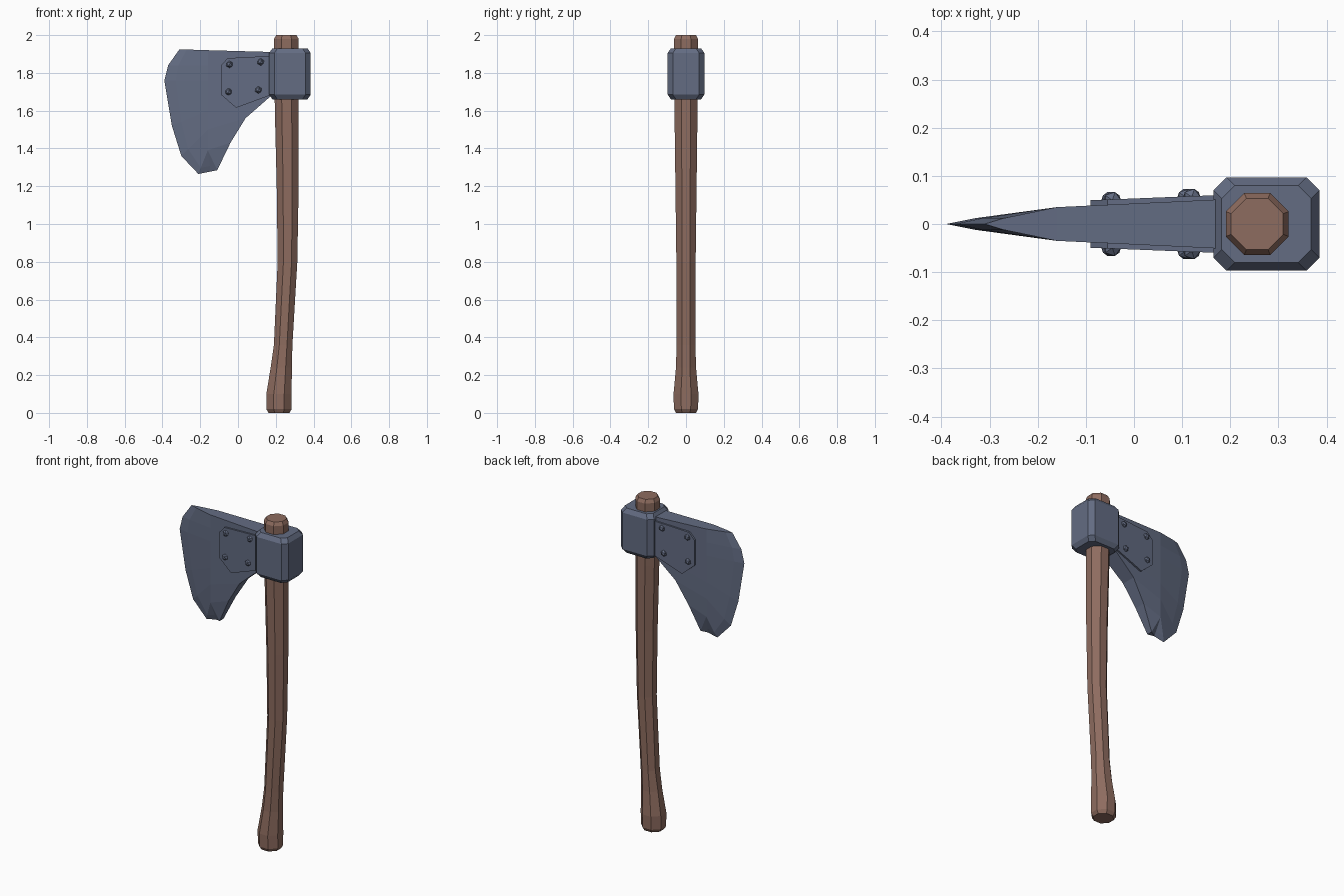
import bpy
import bmesh
from mathutils import Vector

cube = bpy.data.objects.get("Cube")
if cube:
    bpy.data.objects.remove(cube)


def material(name, rgb):
    mat = bpy.data.materials.new(name)
    mat.use_nodes = True
    mat.diffuse_color = (*rgb, 1)
    mat.node_tree.nodes["Principled BSDF"].inputs["Base Color"].default_value = (*rgb, 1)
    return mat


steel = material("blue grey steel", (0.125, 0.15, 0.225))
wood = material("brown wood", (0.27, 0.15, 0.115))


def finish(bm, name, mat):
    bmesh.ops.remove_doubles(bm, verts=bm.verts, dist=0.0005)
    bmesh.ops.recalc_face_normals(bm, faces=bm.faces)
    mesh = bpy.data.meshes.new(name)
    bm.to_mesh(mesh)
    bm.free()
    mesh.materials.append(mat)
    obj = bpy.data.objects.new(name, mesh)
    bpy.context.collection.objects.link(obj)
    return obj


def loft(name, rings, mat):
    """Join closed rings of equal length and cap both ends."""
    bm = bmesh.new()
    loops = [[bm.verts.new(p) for p in ring] for ring in rings]
    n = len(loops[0])
    for a, b in zip(loops, loops[1:]):
        for i in range(n):
            j = (i + 1) % n
            bm.faces.new((a[i], a[j], b[j], b[i]))
    bm.faces.new(loops[0])
    bm.faces.new(loops[-1])
    return finish(bm, name, mat)


def cut_corner_ring(cx, z, rx, ry, cut):
    """Rectangle with its four corners cut off."""
    ring = []
    for sx, sy in ((1, 1), (-1, 1), (-1, -1), (1, -1)):
        pair = [(cx + sx * rx, sy * (ry - cut), z), (cx + sx * (rx - cut), sy * ry, z)]
        ring += pair if sx * sy > 0 else pair[::-1]
    return ring


# Curved eight-sided handle: height, centre x, half width, half depth
handle = [(0, .217, .055, .053), (.02, .217, .067, .064), (.1, .217, .067, .066),
          (.24, .229, .056, .053), (.36, .239, .049, .05), (.8, .262, .052, .051),
          (1.2, .263, .058, .056), (1.6, .258, .063, .061), (1.98, .256, .065, .064),
          (2, .256, .054, .053)]
loft("handle", [cut_corner_ring(cx, z, rx, ry, rx * .586) for z, cx, rx, ry in handle], wood)

# Chamfered block around the handle
block = [(1.66, .017), (1.685, 0), (1.905, 0), (1.93, .017)]
loft("head_block", [cut_corner_ring(.275, z, .11 - d, .097 - d, .027) for z, d in block], steel)

# Blade: sharp front edge, ridge, and thick rear edge, each listed top to bottom
edge = [(-.31, 1.925), (-.37, 1.84), (-.39, 1.76), (-.35, 1.52), (-.3, 1.36),
        (-.21, 1.265), (-.145, 1.278)]
ridge_z = [1.92, 1.84, 1.76, 1.6, 1.5, 1.39, 1.39]
rear = [(.2, 1.91, .052), (.2, 1.85, .052), (.2, 1.77, .052), (.2, 1.7, .052),
        (.04, 1.56, .044), (-.04, 1.43, .034), (-.11, 1.285, .018)]
bm = bmesh.new()
sides = []
for s in (-1, 1):
    rows = []
    for i, ((ex, ez), rz, (bx, bz, by)) in enumerate(zip(edge, ridge_z, rear)):
        tip = Vector((ex, 0, ez))
        ridge = Vector((-.16, s * .035, rz))
        bevel = tip.lerp(ridge, .26)
        bevel.y = s * .012
        if i == len(edge) - 1:
            bevel = tip.lerp(ridge, .26)
        rows.append([bm.verts.new(p) for p in (tip, bevel, ridge, (bx, s * by, bz))])
    sides.append(rows)
    for a, b in zip(rows, rows[1:]):
        for k in range(3):
            bm.faces.new((a[k], a[k + 1], b[k + 1], b[k]))
    # Small facet closing the lower tip
    bm.faces.new((rows[-1][0], rows[-1][1], rows[-1][2], rows[-1][3]))
left, right = sides
for a, b, c, d in zip(left, left[1:], right[1:], right):
    bm.faces.new((a[3], b[3], c[3], d[3]))
for k in range(3):
    bm.faces.new((left[0][k], left[0][k + 1], right[0][k + 1], right[0][k]))
bm.faces.new((left[-1][0], left[-1][3], right[-1][3], right[-1][0]))
bmesh.ops.dissolve_degenerate(bm, dist=0.0005, edges=bm.edges)
finish(bm, "blade", steel)

# Tapered cheek plates and their rivets, one set on each side
plate = [(-.09, 1.84), (-.055, 1.878), (.18, 1.89), (.18, 1.685), (-.01, 1.615), (-.09, 1.685)]
rivets = [(-.045, 1.845), (.12, 1.858), (-.05, 1.7), (.108, 1.71)]


def plate_y(x):
    return .053 + x * .04


for s, side in ((-1, "front"), (1, "back")):
    inner = [(x, s * .03, z) for x, z in plate]
    outer = [(x, s * plate_y(x), z) for x, z in plate]
    loft(side + "_cheek_plate", [inner, outer], steel)
    bm = bmesh.new()
    for x, z in rivets:
        ball = bmesh.ops.create_icosphere(bm, subdivisions=1, radius=.02)
        bmesh.ops.translate(bm, verts=ball["verts"], vec=(x, s * (plate_y(x) - .002), z))
    finish(bm, side + "_rivets", steel)
